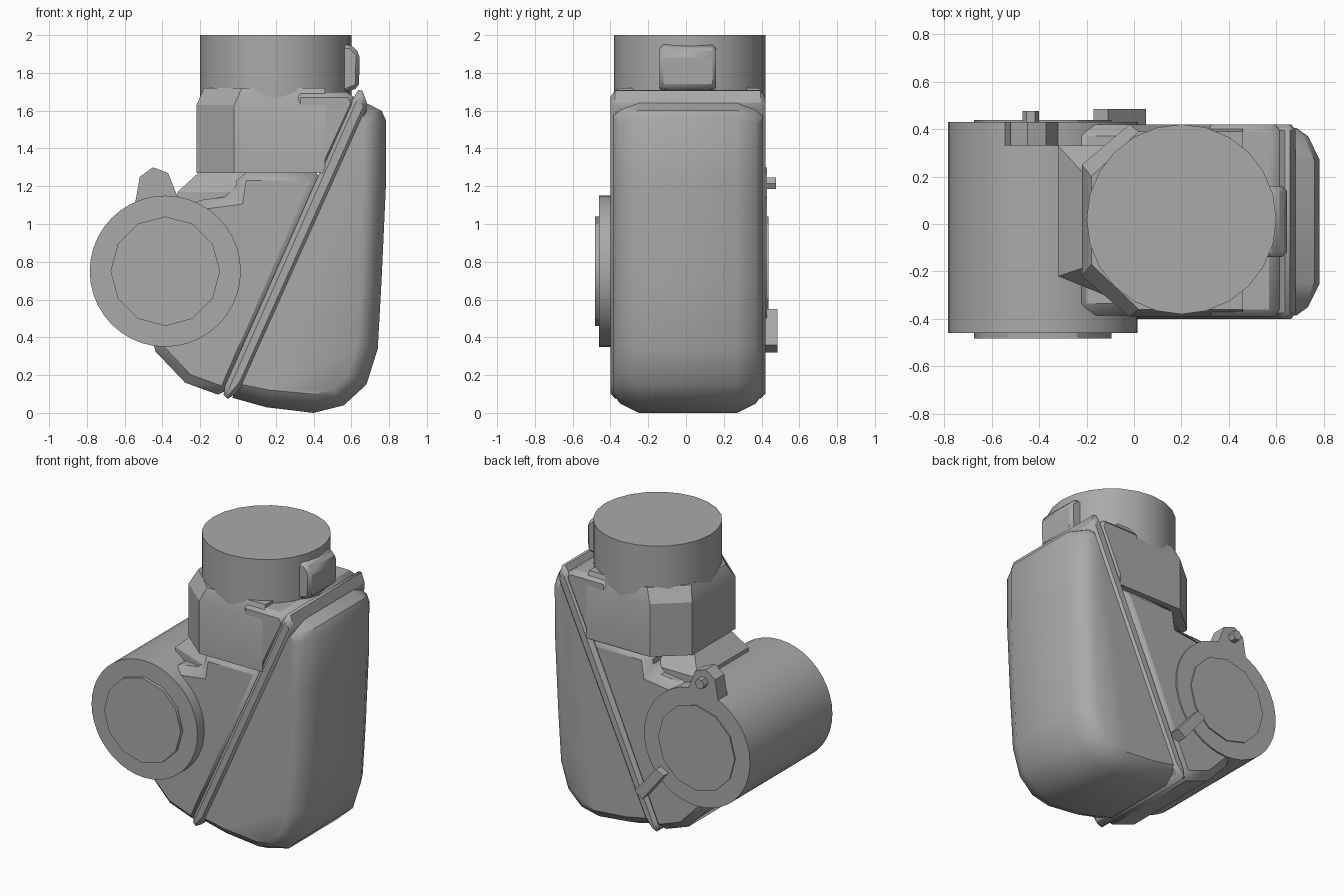
import bpy, bmesh, math
from mathutils import Vector

if "Cube" in bpy.data.objects:
    bpy.data.objects.remove(bpy.data.objects["Cube"])

grey = bpy.data.materials.new("mid grey")
grey.use_nodes = True
grey.diffuse_color = (0.4, 0.4, 0.4, 1)
grey.node_tree.nodes["Principled BSDF"].inputs["Base Color"].default_value = (0.4, 0.4, 0.4, 1)


def loft(name, rings, angle=30, bevel=0):
    """Skin a list of equal-length point rings and cap both ends."""
    bm = bmesh.new()
    rows = [[bm.verts.new(p) for p in ring] for ring in rings]
    n = len(rows[0])
    for a, b in zip(rows, rows[1:]):
        for i in range(n):
            j = (i + 1) % n
            bm.faces.new((a[i], a[j], b[j], b[i]))
    bm.faces.new(rows[0])
    bm.faces.new(rows[-1])
    bmesh.ops.recalc_face_normals(bm, faces=bm.faces)
    mesh = bpy.data.meshes.new(name)
    bm.to_mesh(mesh)
    bm.free()
    mesh.materials.append(grey)
    ob = bpy.data.objects.new(name, mesh)
    bpy.context.collection.objects.link(ob)
    if bevel:
        mod = ob.modifiers.new("soft_edges", "BEVEL")
        mod.width = bevel
        mod.segments = 1
        mod.limit_method = "ANGLE"
    bpy.ops.object.select_all(action="DESELECT")
    ob.select_set(True)
    bpy.context.view_layer.objects.active = ob
    bpy.ops.object.shade_smooth_by_angle(angle=math.radians(angle))
    return ob


def slab(name, profile, y0, y1, bevel=0):
    """Side profile in x, z pushed through y."""
    return loft(name, [[(x, y, z) for x, z in profile] for y in (y0, y1)], bevel=bevel)


def circle(x, z, r, n):
    turn = [2 * math.pi * i / n for i in range(n)]
    return [(x + r * math.cos(a), z + r * math.sin(a)) for a in turn]


# Chamfered cover on the outer side of the diagonal joint
outer = [(-0.03, 0.08), (0.15, 0.03), (0.4, 0.0), (0.56, 0.04), (0.68, 0.15), (0.74, 0.34),
         (0.76, 0.7), (0.783, 1.2), (0.783, 1.55), (0.76, 1.6), (0.64, 1.66)]
inner = [(0.02, 0.15), (0.17, 0.12), (0.4, 0.1), (0.5, 0.12), (0.58, 0.2), (0.63, 0.36),
         (0.655, 0.7), (0.68, 1.2), (0.685, 1.53), (0.67, 1.57), (0.61, 1.6)]
steps = [(-0.385, 1), (-0.35, 0.5), (-0.25, 0), (0.27, 0), (0.37, 0.5), (0.405, 1)]
loft("cover", [[(a + (c - a) * t, y, b + (d - b) * t) for (a, b), (c, d) in zip(outer, inner)]
               for y, t in steps], angle=35)

# Raised flange along the diagonal joint
slab("joint_flange", [(-0.08, 0.07), (-0.03, 0.08), (0.03, 0.15), (0.69, 1.62), (0.65, 1.73), (0.6, 1.65), (-0.07, 0.14)],
     -0.4, 0.42, 0.025)

# Lower housing between the side barrel and the joint
slab("lower_housing", [(-0.06, 0.08), (-0.28, 0.16), (-0.47, 0.36), (-0.4, 0.9), (-0.25, 1.12),
                       (-0.02, 1.15), (0.0, 1.28), (0.46, 1.28)], -0.385, 0.42, 0.05)

# Upper housing with chamfered corners, tapering into the neck
plan = [(-0.22, -0.22), (-0.02, -0.39), (0.46, -0.39), (0.46, 0.42), (-0.02, 0.42), (-0.22, 0.25)]
top_plan = [(-0.18, -0.17), (0.02, -0.36), (0.46, -0.36), (0.46, 0.39), (0.02, 0.39), (-0.18, 0.2)]
loft("upper_housing", [[(x, y, 1.27) for x, y in plan], [(x, y, 1.63) for x, y in plan],
                       [(x, y, 1.72) for x, y in top_plan]])
slab("upper_housing_web", [(0.3, 1.27), (0.46, 1.27), (0.63, 1.64), (0.6, 1.7), (0.3, 1.7)], -0.39, 0.42, 0.03)

# Sloped block joining the barrel to the upper housing
base = [(-0.32, -0.22), (0.05, -0.37), (0.05, 0.33), (-0.32, 0.33)]
cap = [(-0.2, -0.18), (0.05, -0.3), (0.05, 0.2), (-0.2, 0.2)]
loft("bridge", [[(x, y, 1.08) for x, y in base], [(x, y, 1.17) for x, y in base],
                [(x, y, 1.28) for x, y in cap]])

# Round neck on top with its side latch
loft("neck", [[(x, y, z) for x, y in circle(0.2, 0.02, 0.4, 24)] for z in (1.55, 2.0)])
slab("neck_latch", [(0.5, 1.68), (0.64, 1.72), (0.645, 1.9), (0.6, 1.95), (0.5, 1.95)], -0.14, 0.16, 0.02)

# Side barrel with raised end discs
slab("barrel", circle(-0.385, 0.75, 0.4, 40), -0.46, 0.43)
slab("front_disc", circle(-0.385, 0.75, 0.29, 12), -0.483, -0.45)
slab("back_disc", circle(-0.385, 0.75, 0.29, 12), 0.42, 0.438)

# Lug and pin above the barrel
slab("lug", [(-0.55, 1.08), (-0.52, 1.25), (-0.45, 1.3), (-0.37, 1.27), (-0.31, 1.12), (-0.31, 1.05)], 0.33, 0.43)
slab("lug_pin", circle(-0.435, 1.215, 0.035, 6), 0.4, 0.477)

# Slanted grip on the back
slab("back_grip", [(-0.17, 0.52), (-0.11, 0.55), (0.05, 0.36), (-0.01, 0.32)], 0.4, 0.485)
